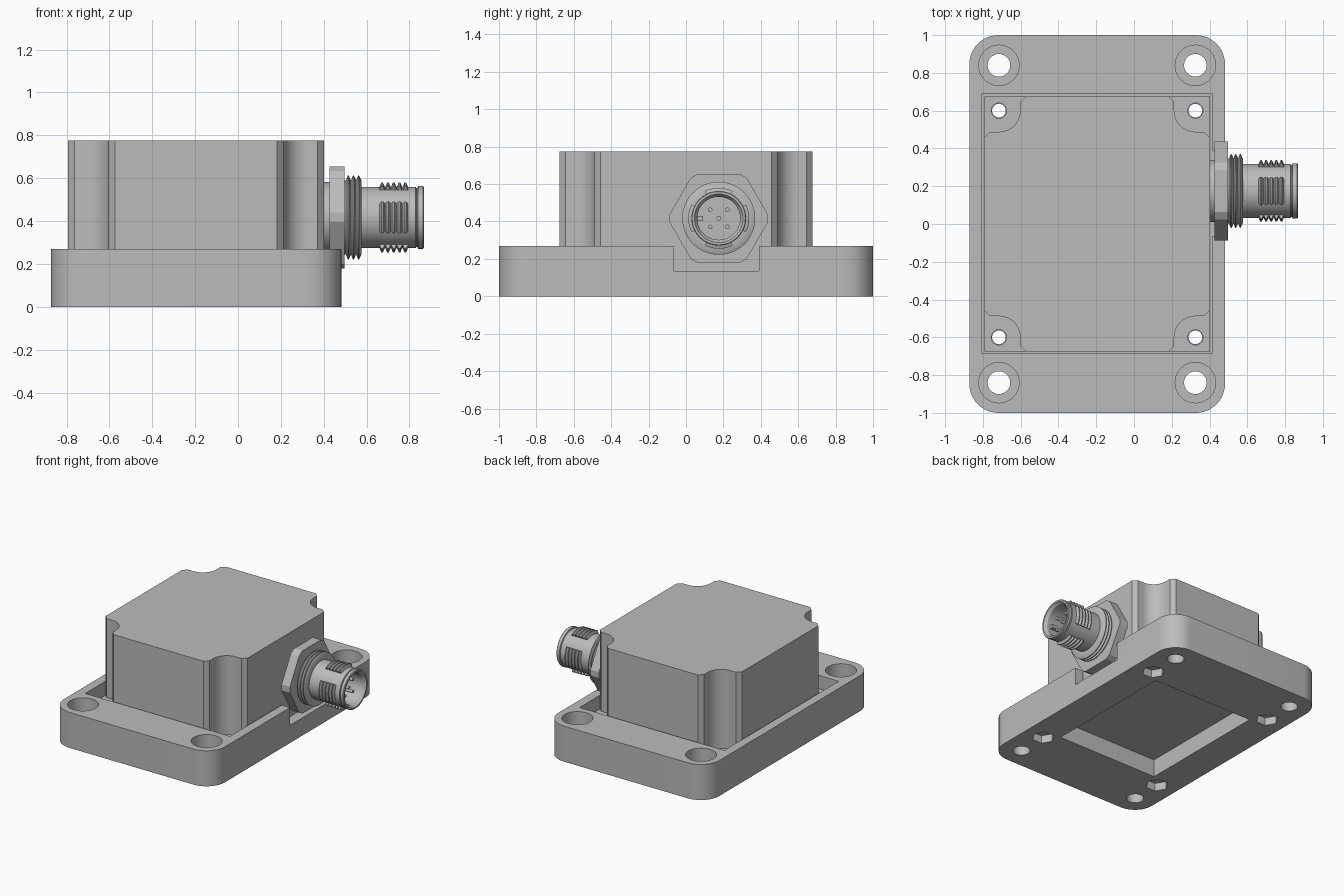
import bpy, bmesh
from math import sin, cos, pi, radians

old = bpy.data.objects.get("Cube")
if old:
    bpy.data.objects.remove(old, do_unlink=True)

grey = bpy.data.materials.new("housing grey")
grey.use_nodes = True
colour = (0.5, 0.5, 0.5, 1)
grey.diffuse_color = colour
grey.node_tree.nodes["Principled BSDF"].inputs["Base Color"].default_value = colour

CX = -0.195                 # centre of plate and box
DX, SCREW_Y, BOLT_Y = 0.52, 0.6, 0.84
PY, PZ = 0.175, 0.417       # connector axis
FLOOR = 0.135


def finish(name, bm):
    bmesh.ops.recalc_face_normals(bm, faces=bm.faces)
    mesh = bpy.data.meshes.new(name)
    bm.to_mesh(mesh)
    bm.free()
    mesh.materials.append(grey)
    obj = bpy.data.objects.new(name, mesh)
    bpy.context.collection.objects.link(obj)
    return obj


def prism(name, pts, z0, z1, chamfer=0):
    bm = bmesh.new()
    base = bm.faces.new([bm.verts.new((x, y, z0)) for x, y in pts])
    ext = bmesh.ops.extrude_face_region(bm, geom=[base])["geom"]
    for v in ext:
        if isinstance(v, bmesh.types.BMVert):
            v.co.z = z1
    if chamfer:
        top = [e for e in bm.edges if all(v.co.z == z1 for v in e.verts)]
        bmesh.ops.bevel(bm, geom=top, offset=chamfer, segments=1, affect='EDGES')
    return finish(name, bm)


def arc(cx, cy, r, a0, a1, n):
    angles = [radians(a0 + (a1 - a0) * i / n) for i in range(n + 1)]
    return [(cx + r * cos(a), cy + r * sin(a)) for a in angles]


def circle(cx, cy, r, n=40):
    return arc(cx, cy, r, 0, 360, n)[:-1]


def rect(x0, x1, y0, y1):
    return [(x0, y0), (x1, y0), (x1, y1), (x0, y1)]


def lathe(name, profile, n=56, a0=0, a1=360):
    """Revolve (x, radius) points about the connector axis."""
    bm = bmesh.new()
    full = a1 - a0 == 360
    rings = []
    for i in range(n if full else n + 1):
        a = radians(a0 + (a1 - a0) * i / n)
        rings.append([bm.verts.new((x, PY + r * cos(a), PZ + r * sin(a))) for x, r in profile])
    for i in range(n):
        a, b = rings[i], rings[(i + 1) % len(rings)]
        for j in range(len(profile) - 1):
            bm.faces.new((a[j], a[j + 1], b[j + 1], b[j]))
    if full:
        bm.faces.new([r[0] for r in rings])
        bm.faces.new([r[-1] for r in rings])
    else:
        bm.faces.new(rings[0])
        bm.faces.new(rings[-1])
    return finish(name, bm)


def cut(obj, cutters):
    for c in cutters:
        c.hide_render = True
        mod = obj.modifiers.new("cut", 'BOOLEAN')
        mod.operation, mod.solver, mod.object = 'DIFFERENCE', 'EXACT', c
        bpy.context.view_layer.objects.active = obj
        bpy.ops.object.modifier_apply(modifier=mod.name)
        bpy.data.objects.remove(c, do_unlink=True)


corners = [(sx, sy) for sx in (-1, 1) for sy in (-1, 1)]

# Mounting plate with rounded corners
R = 0.155
outline = []
for sx, sy, start in ((1, 1, 0), (-1, 1, 90), (-1, -1, 180), (1, -1, 270)):
    outline += arc(CX + sx * (0.677 - R), sy * (1 - R), R, start, start + 90, 12)
plate = prism("mounting_plate", outline, 0, 0.27)

# Pocket for the box, bottom window and connector notch
cutters = [prism("pocket", rect(-0.805, 0.412, -0.685, 0.69), FLOOR, 0.4),
           prism("window", rect(-0.62, 0.235, -0.52, 0.52), -0.1, 0.2),
           prism("notch", rect(0.35, 0.6, -0.065, 0.39), FLOOR, 0.4)]
# Bolt holes with counterbores, screw holes with hexagonal nut recesses
for sx, sy in corners:
    x = CX + sx * DX
    cutters += [prism("bolt_hole", circle(x, sy * BOLT_Y, 0.06), -0.1, 0.4),
                prism("counterbore", circle(x, sy * BOLT_Y, 0.107), FLOOR, 0.4),
                prism("screw_hole", circle(x, sy * SCREW_Y, 0.036), -0.1, 0.2),
                prism("nut_recess", circle(x, sy * SCREW_Y, 0.08, 6), -0.1, 0.06)]
cut(plate, cutters)

# Box flange with screw holes
flange = prism("box_flange", rect(CX - 0.597, CX + 0.597, -0.675, 0.675), FLOOR, 0.175)
cut(flange, [prism("flange_hole", circle(CX + sx * DX, sy * SCREW_Y, 0.04), 0, 0.4)
             for sx, sy in corners])

# Box with scalloped corners and chamfered top
HX, HY, S, C = 0.597, 0.675, 0.112, 0.03
quarter = [(HX, SCREW_Y - S - C), (HX - C, SCREW_Y - S)]
quarter += arc(DX, SCREW_Y, S, 270, 180, 12)
quarter += [(DX - S, HY - C), (DX - S - C, HY)]
half = quarter + [(-x, y) for x, y in reversed(quarter)]
loop = half + [(x, -y) for x, y in reversed(half)]
prism("box_cover", [(CX + x, y) for x, y in loop], 0.17, 0.775, 0.026)

# Hexagonal locking nut with clipped corners
bm = bmesh.new()
ends = []
for x in (0.427, 0.497):
    ring = []
    for k in range(6):
        for d in (-4.8, 4.8):
            a = radians(60 * k + d)
            ring.append(bm.verts.new((x, PY + 0.263 * cos(a), PZ + 0.263 * sin(a))))
    bm.faces.new(ring)
    ends.append(ring)
for i in range(12):
    j = (i + 1) % 12
    bm.faces.new((ends[0][i], ends[0][j], ends[1][j], ends[1][i]))
finish("locking_nut", bm)

# Threaded neck, barrel and open socket
profile = [(0.39, 0.165), (0.43, 0.165), (0.49, 0.175)]
for i in range(3):
    x = 0.503 + 0.024 * i
    profile += [(x, 0.172), (x + 0.009, 0.195), (x + 0.014, 0.195)]
profile += [(0.576, 0.172), (0.576, 0.143), (0.829, 0.143), (0.832, 0.137), (0.837, 0.137),
            (0.84, 0.146), (0.862, 0.146), (0.867, 0.142), (0.867, 0.13), (0.845, 0.115),
            (0.68, 0.115)]
lathe("connector_barrel", profile)

# Four groups of thread ribs around the barrel
ribs = [(0.66, 0.138)]
for i in range(5):
    x = 0.66 + 0.027 * i
    ribs += [(x, 0.143), (x + 0.009, 0.163), (x + 0.016, 0.163), (x + 0.025, 0.143)]
ribs.append((0.793, 0.138))
for k in range(4):
    lathe("thread_ribs", ribs, 10, 90 * k - 27, 90 * k + 27)

# Contact pins and socket key
for dy, dz in [(0, 0)] + corners:
    bpy.ops.mesh.primitive_cylinder_add(
        vertices=16, radius=0.012, depth=0.14, rotation=(0, pi / 2, 0),
        location=(0.745, PY + 0.046 * dy, PZ + 0.046 * dz))
    pin = bpy.context.object
    pin.name = "contact_pin"
    pin.data.materials.append(grey)
prism("socket_key", rect(0.67, 0.82, PY - 0.12, PY - 0.085), PZ - 0.013, PZ + 0.013)

# Smooth curved walls, keep edges sharp
for o in bpy.context.scene.objects:
    o.select_set(o.type == 'MESH')
bpy.context.view_layer.objects.active = plate
bpy.ops.object.shade_smooth_by_angle(angle=radians(28))
